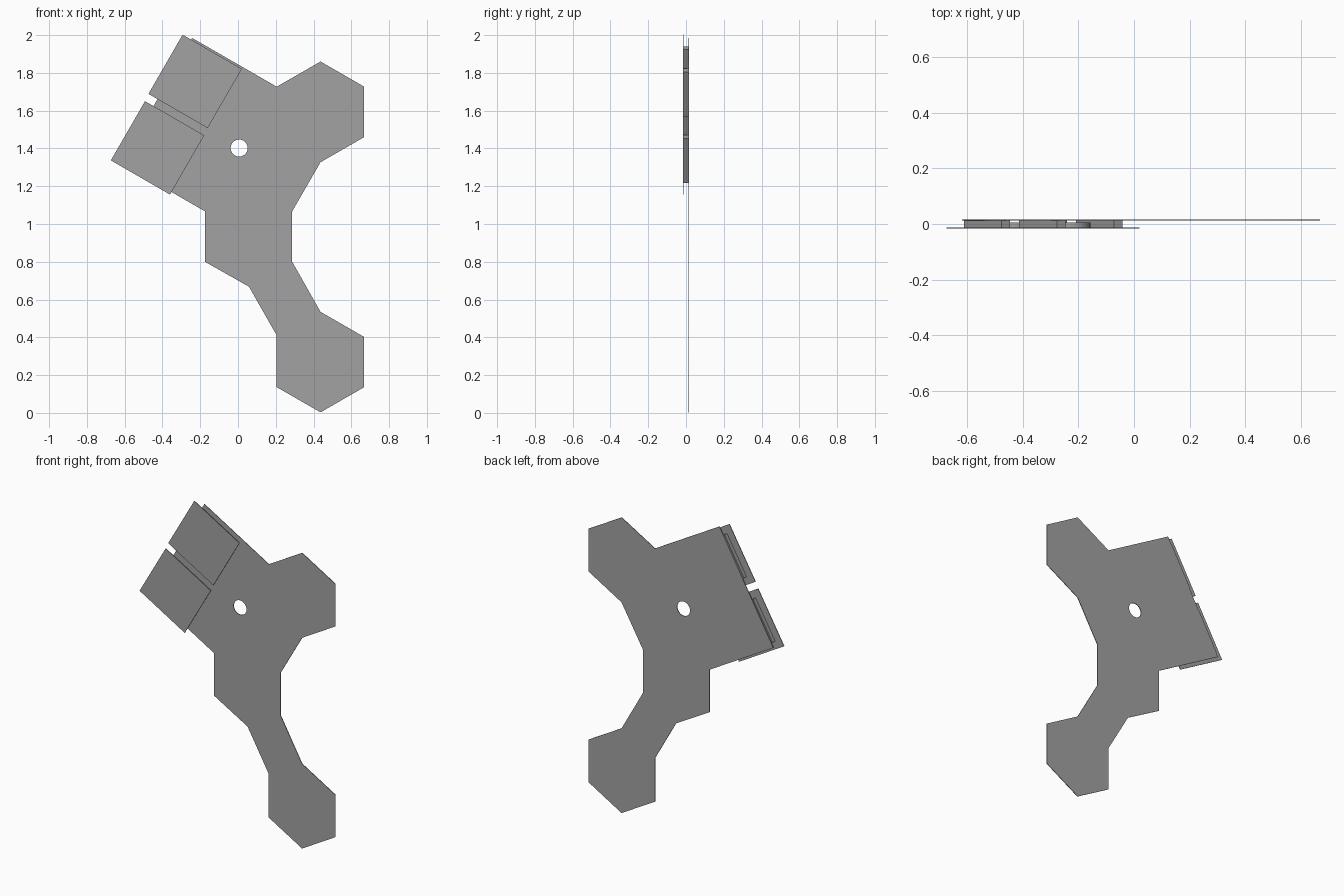
import bpy, bmesh, math
from mathutils import Matrix, Vector

default = bpy.data.objects.get("Cube")
if default:
    bpy.data.objects.remove(default)

BACK, FRONT, THIN = 0.016, -0.016, 0.004
TILT = math.radians(30)          # tilt of the square head and its pads
ACROSS = Vector((math.cos(TILT), 0, -math.sin(TILT)))

grey = bpy.data.materials.new("plain grey")
colour = (0.36, 0.36, 0.36, 1)
grey.diffuse_color = colour
grey.use_nodes = True
grey.node_tree.nodes["Principled BSDF"].inputs["Base Color"].default_value = colour


def add_object(name, mesh):
    mesh.materials.clear()
    mesh.materials.append(grey)
    obj = bpy.data.objects.new(name, mesh)
    bpy.context.collection.objects.link(obj)
    return obj


def add_box(name, centre, width, height, y_front, y_back):
    """Box in the tilted frame of the head, spanning two depths."""
    bm = bmesh.new()
    bmesh.ops.create_cube(bm, size=1)
    bmesh.ops.scale(bm, vec=(width, y_back - y_front, height), verts=bm.verts)
    mesh = bpy.data.meshes.new(name)
    bm.to_mesh(mesh)
    bm.free()
    obj = add_object(name, mesh)
    obj.location = (centre.x, (y_front + y_back) / 2, centre.z)
    obj.rotation_euler.y = TILT


# Back plate: hexagonal lobes joined to a tilted square head, with a round hole
outline = [
    (0.437, 1.86), (0.668, 1.727), (0.668, 1.46), (0.437, 1.327),
    (0.287, 1.067), (0.287, 0.8), (0.437, 0.535), (0.668, 0.402),
    (0.668, 0.136), (0.437, 0.003), (0.205, 0.136), (0.205, 0.41),
    (0.058, 0.668), (-0.175, 0.8), (-0.175, 1.067),
    (-0.618, 1.323), (-0.243, 1.985), (0.205, 1.727)]
hole = [(0.006 + 0.045 * math.cos(math.tau * i / 32),
         1.402 + 0.045 * math.sin(math.tau * i / 32)) for i in range(32)]

curve = bpy.data.curves.new("back_plate_profile", "CURVE")
curve.dimensions = "2D"
curve.fill_mode = "BOTH"
curve.extrude = THIN / 2
for loop in (outline, hole):
    spline = curve.splines.new("POLY")
    spline.points.add(len(loop) - 1)
    spline.use_cyclic_u = True
    for point, (x, z) in zip(spline.points, loop):
        point.co = (x, z, 0, 1)
helper = bpy.data.objects.new("back_plate_profile", curve)
bpy.context.collection.objects.link(helper)
plate = bpy.data.meshes.new_from_object(helper)
bpy.data.objects.remove(helper)
plate.transform(Matrix.Translation((0, BACK - THIN / 2, 0))
                @ Matrix.Rotation(math.pi / 2, 4, "X"))
add_object("back_plate", plate)

# Two square pads, each on a pair of rails and a central stud
for side, x, z in (("upper", -0.227, 1.755), ("lower", -0.426, 1.403)):
    centre = Vector((x, 0, z))
    add_box(side + "_pad", centre, 0.362, 0.362, FRONT, FRONT + THIN)
    for end, offset in (("outer", -0.118), ("inner", 0.118)):
        add_box(f"{side}_{end}_rail", centre + ACROSS * offset,
                0.035, 0.272, FRONT + THIN, BACK - THIN)
    bm = bmesh.new()
    bmesh.ops.create_cone(bm, cap_ends=True, segments=32, radius1=0.07,
                          radius2=0.07, depth=0.018,
                          matrix=Matrix.Rotation(math.pi / 2, 4, "X"))
    mesh = bpy.data.meshes.new(side + "_stud")
    bm.to_mesh(mesh)
    bm.free()
    stud = add_object(side + "_stud", mesh)
    stud.location = (x, FRONT + THIN + 0.009, z)
